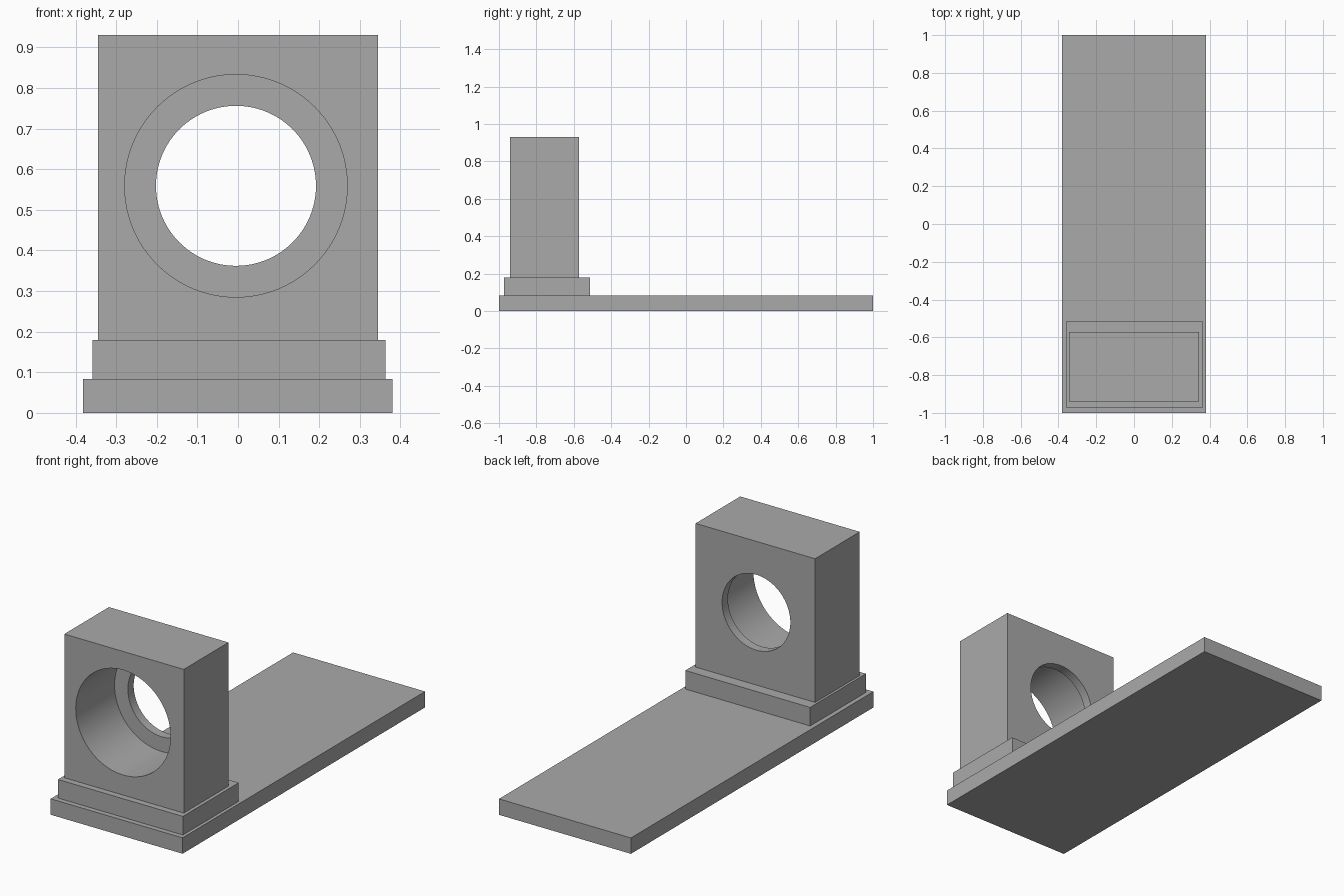
import bpy
import math

cube = bpy.data.objects.get("Cube")
if cube:
    bpy.data.objects.remove(cube, do_unlink=True)

# One plain grey for the whole model
GREY = (0.4, 0.4, 0.4, 1.0)
grey = bpy.data.materials.new("plain grey")
grey.use_nodes = True
grey.diffuse_color = GREY
grey.node_tree.nodes["Principled BSDF"].inputs["Base Color"].default_value = GREY


def box(name, x, y, z):
    """Box spanning the given (low, high) ranges."""
    spans = (x, y, z)
    bpy.ops.mesh.primitive_cube_add(size=1, location=[(a + b) / 2 for a, b in spans])
    ob = bpy.context.object
    ob.name = name
    ob.scale = [b - a for a, b in spans]
    bpy.ops.object.transform_apply(location=False, rotation=False, scale=True)
    ob.data.materials.append(grey)
    return ob


def bore(target, name, radius, y):
    """Cut a round hole along y through the target."""
    bpy.ops.mesh.primitive_cylinder_add(
        vertices=96, radius=radius, depth=y[1] - y[0],
        location=(-0.005, sum(y) / 2, 0.559), rotation=(math.pi / 2, 0, 0))
    cutter = bpy.context.object
    cutter.name = name
    cutter.data.materials.append(grey)
    mod = target.modifiers.new(name, 'BOOLEAN')
    mod.operation = 'DIFFERENCE'
    mod.solver = 'EXACT'
    mod.object = cutter
    bpy.context.view_layer.objects.active = target
    bpy.ops.object.modifier_apply(modifier=mod.name)
    bpy.data.objects.remove(cutter, do_unlink=True)


# Long base slab and the step under the block
box("base_slab", (-0.382, 0.38), (-1, 1), (0, 0.083))
box("plinth", (-0.358, 0.363), (-0.973, -0.513), (0.083, 0.18))

# Upright block with a wide front bore and a narrower rear opening
block = box("upright_block", (-0.345, 0.345), (-0.94, -0.572), (0.18, 0.93))
bore(block, "front_bore", 0.274, (-1.1, -0.62))
bore(block, "rear_opening", 0.197, (-0.8, -0.4))

bpy.ops.object.select_all(action='DESELECT')
block.select_set(True)
bpy.context.view_layer.objects.active = block
bpy.ops.object.shade_smooth_by_angle(angle=math.radians(30))
